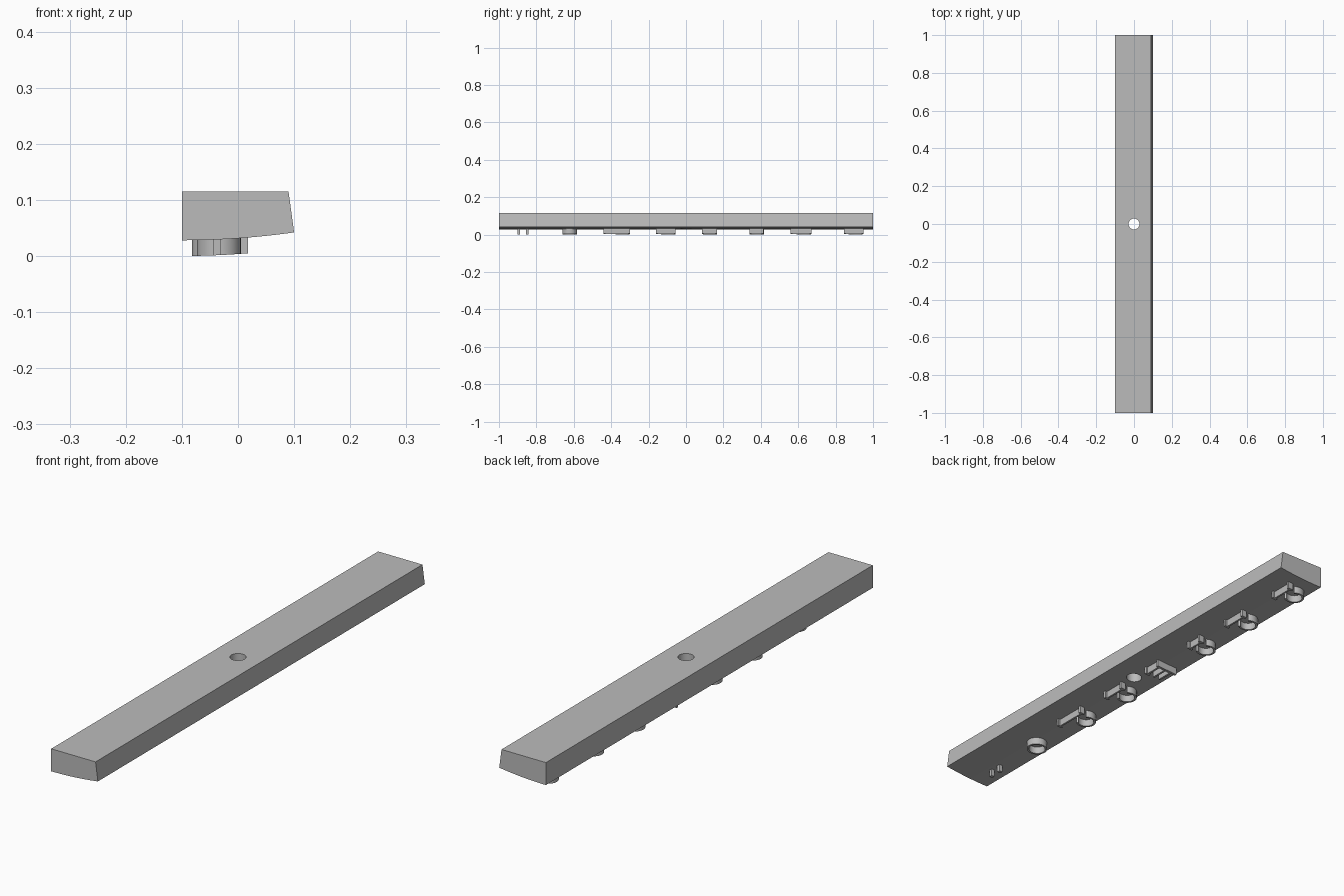
import bpy, bmesh, math

cube = bpy.data.objects.get("Cube")
if cube:
    bpy.data.objects.remove(cube)

grey = bpy.data.materials.new("plain grey")
grey.use_nodes = True
GREY = (0.5, 0.5, 0.5, 1)
grey.diffuse_color = GREY
grey.node_tree.nodes["Principled BSDF"].inputs["Base Color"].default_value = GREY

RELIEF = 0.028


def underside(x):
    """Height of the gently curved underside."""
    return 0.028 + 0.014 * ((x + 0.1) / 0.2) ** 2


def finish(name, bm):
    bmesh.ops.recalc_face_normals(bm, faces=bm.faces)
    mesh = bpy.data.meshes.new(name)
    bm.to_mesh(mesh)
    bm.free()
    mesh.materials.append(grey)
    ob = bpy.data.objects.new(name, mesh)
    bpy.context.collection.objects.link(ob)
    return ob


def smooth(ob):
    bpy.ops.object.select_all(action="DESELECT")
    ob.select_set(True)
    bpy.context.view_layer.objects.active = ob
    bpy.ops.object.shade_smooth_by_angle(angle=math.radians(30))


def raised(name, outer, inner=None, closed=False):
    """Raise a strip between two outlines so that it follows the underside."""
    bm = bmesh.new()
    rows = []
    for p, q in zip(outer, inner):
        rows.append([bm.verts.new((x, y, underside(x) + dz))
                     for (x, y), dz in ((p, 0.004), (q, 0.004), (q, -RELIEF), (p, -RELIEF))])
    pairs = list(zip(rows, rows[1:] + rows[:1])) if closed else list(zip(rows, rows[1:]))
    for a, b in pairs:
        for i in range(4):
            j = (i + 1) % 4
            bm.faces.new((a[i], a[j], b[j], b[i]))
    if not closed:
        bm.faces.new(rows[0])
        bm.faces.new(rows[-1])
    return finish(name, bm)


def bar(name, x0, x1, y0, y1):
    return raised(name, [(x0, y0), (x1, y0)], [(x0, y1), (x1, y1)])


def ring(name, cx, cy, r, wall, start=0, sweep=360):
    closed = sweep == 360
    n = 32
    angles = [math.radians(start + sweep * i / n) for i in range(n if closed else n + 1)]
    outline = [[(cx + k * math.cos(a), cy + k * math.sin(a)) for a in angles]
               for k in (r, r - wall)]
    ob = raised(name, *outline, closed=closed)
    smooth(ob)


# Main bar: curved underside, one leaning long side
bm = bmesh.new()
profile = [(-0.1 + i / 80, underside(-0.1 + i / 80)) for i in range(17)]
profile += [(0.09, 0.115), (-0.1, 0.115)]
end = bm.faces.new([bm.verts.new((x, -1, z)) for x, z in profile])
sweep = bmesh.ops.extrude_face_region(bm, geom=[end])["geom"]
bmesh.ops.translate(bm, vec=(0, 2, 0),
                    verts=[v for v in sweep if isinstance(v, bmesh.types.BMVert)])
body = finish("main_bar", bm)

# Central through hole
bm = bmesh.new()
bmesh.ops.create_cone(bm, cap_ends=True, segments=48, radius1=0.029, radius2=0.029, depth=0.5)
cutter = finish("hole_cutter", bm)
cutter.hide_render = True
cutter.hide_set(True)
cut = body.modifiers.new("hole", "BOOLEAN")
cut.operation = "DIFFERENCE"
cut.solver = "EXACT"
cut.object = cutter
bpy.context.view_layer.objects.active = body
body.select_set(True)
bpy.ops.object.modifier_apply(modifier="hole")
bpy.data.objects.remove(cutter)
smooth(body)

# Pair of small pins and a closed collar
for i, y in enumerate((-0.895, -0.848)):
    bar(f"pin_{i + 1}", -0.044, -0.03, y - 0.007, y + 0.007)
ring("collar", -0.034, -0.622, 0.039, 0.008)

# Rail with end posts beside an open collar, repeated along the bar
lugs = [(-0.44, -0.3, -0.34), (-0.16, -0.055, -0.095), (0.34, 0.415, 0.378),
        (0.56, 0.67, 0.63), (0.845, 0.948, 0.907)]
for i, (y0, y1, cy) in enumerate(lugs, 1):
    bar(f"rail_{i}", 0.003, 0.01, y0 + 0.004, y1 - 0.004)
    for side, y in (("front", y0), ("back", y1 - 0.01)):
        bar(f"rail_post_{side}_{i}", -0.004, 0.018, y, y + 0.01)
    ring(f"open_collar_{i}", -0.044, cy, 0.038, 0.008, 50, 260)

# Comb of short ribs on a cross wall
bar("comb_wall", -0.075, 0.018, 0.155, 0.165)
for i, x in enumerate((-0.055, -0.028, 0.003), 1):
    bar(f"comb_rib_{i}", x, x + 0.008, 0.09, 0.157)
bar("comb_post", -0.004, 0.018, 0.085, 0.095)
